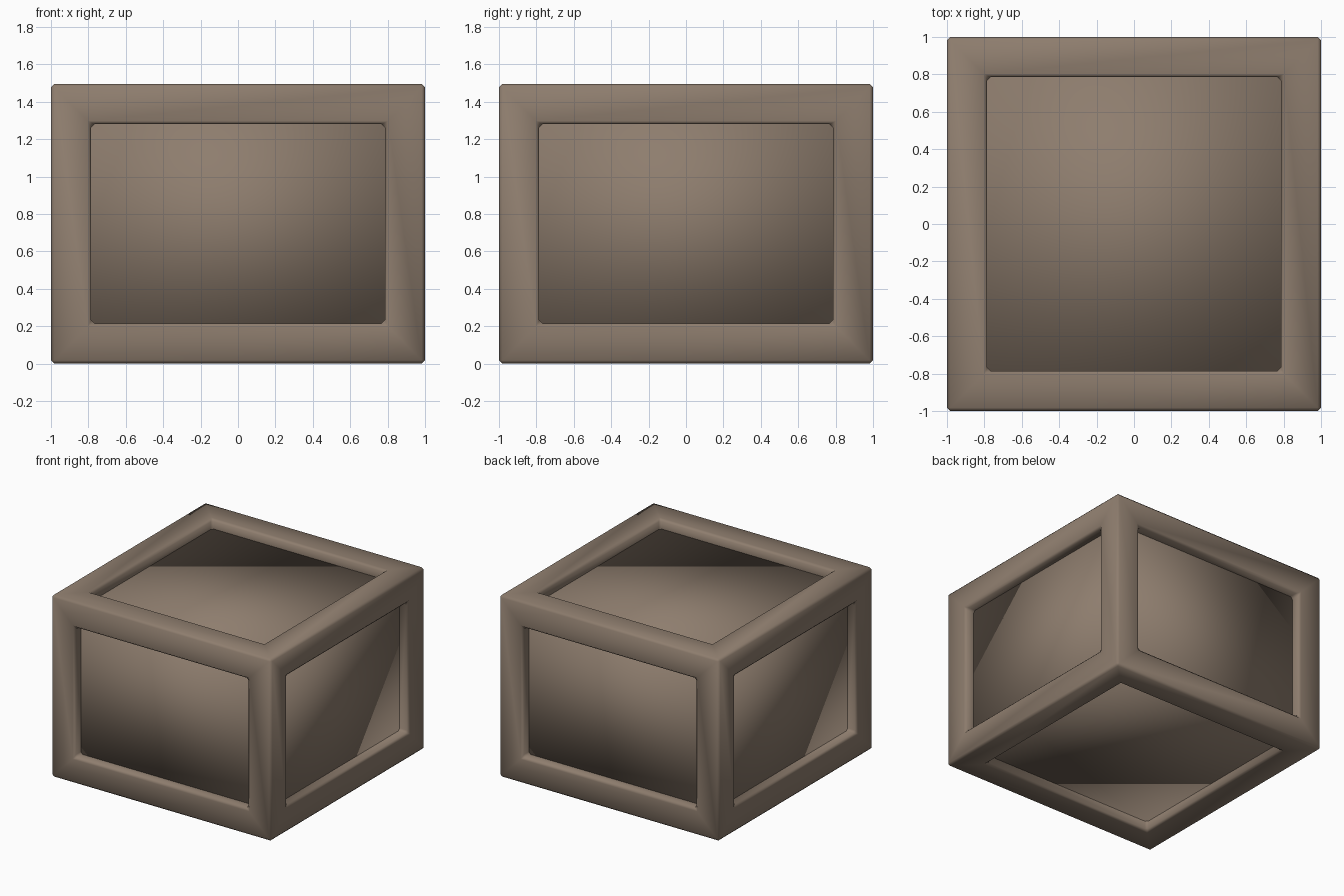
import bpy, bmesh
from mathutils import Matrix, Vector

if "Cube" in bpy.data.objects:
    bpy.data.objects.remove(bpy.data.objects["Cube"])

HEIGHT = 1.495   # crate is 2 x 2 x HEIGHT
RIM = 0.215      # width of the frame bars
DEPTH = 0.08     # how far the panels are set back
BEVEL = 0.018


def material(name, color):
    mat = bpy.data.materials.new(name)
    mat.diffuse_color = (*color, 1)
    mat.use_nodes = True
    mat.node_tree.nodes["Principled BSDF"].inputs["Base Color"].default_value = mat.diffuse_color
    return mat


def box(size):
    bm = bmesh.new()
    bmesh.ops.create_cube(bm, size=1)
    bmesh.ops.scale(bm, vec=size, verts=bm.verts)
    bmesh.ops.translate(bm, vec=(0, 0, HEIGHT / 2), verts=bm.verts)
    return bm


def finish(bm, name, mat):
    mesh = bpy.data.meshes.new(name)
    for f in bm.faces:
        f.smooth = True
    bm.to_mesh(mesh)
    bm.free()
    obj = bpy.data.objects.new(name, mesh)
    bpy.context.collection.objects.link(obj)
    mesh.materials.append(mat)
    return obj


wood = material("wood", (0.27, 0.205, 0.155))

# Frame: inset every side, push the panel openings inward, bevel all but the recess floor
bm = box((2, 2, HEIGHT))
sides = list(bm.faces)
bmesh.ops.inset_individual(bm, faces=sides, thickness=RIM, use_even_offset=True)
floors = []
for face in sides:
    normal = face.normal.copy()
    new = bmesh.ops.extrude_discrete_faces(bm, faces=[face])["faces"][0]
    bmesh.ops.translate(bm, vec=-normal * DEPTH, verts=new.verts)
    floors.append(new)
bmesh.ops.delete(bm, geom=floors, context='FACES_ONLY')
bm.normal_update()
creases = [e for e in bm.edges
           if len(e.link_faces) == 2 and e.calc_face_angle(0) > 0.5]
bmesh.ops.bevel(bm, geom=creases, offset=BEVEL, segments=1, profile=0.5,
                affect='EDGES', clamp_overlap=True)
finish(bm, "crate_frame", wood)

# Panels: one inner box seen through all six openings
finish(box((2 - 2 * DEPTH, 2 - 2 * DEPTH, HEIGHT - 2 * DEPTH)), "crate_panels", wood)
